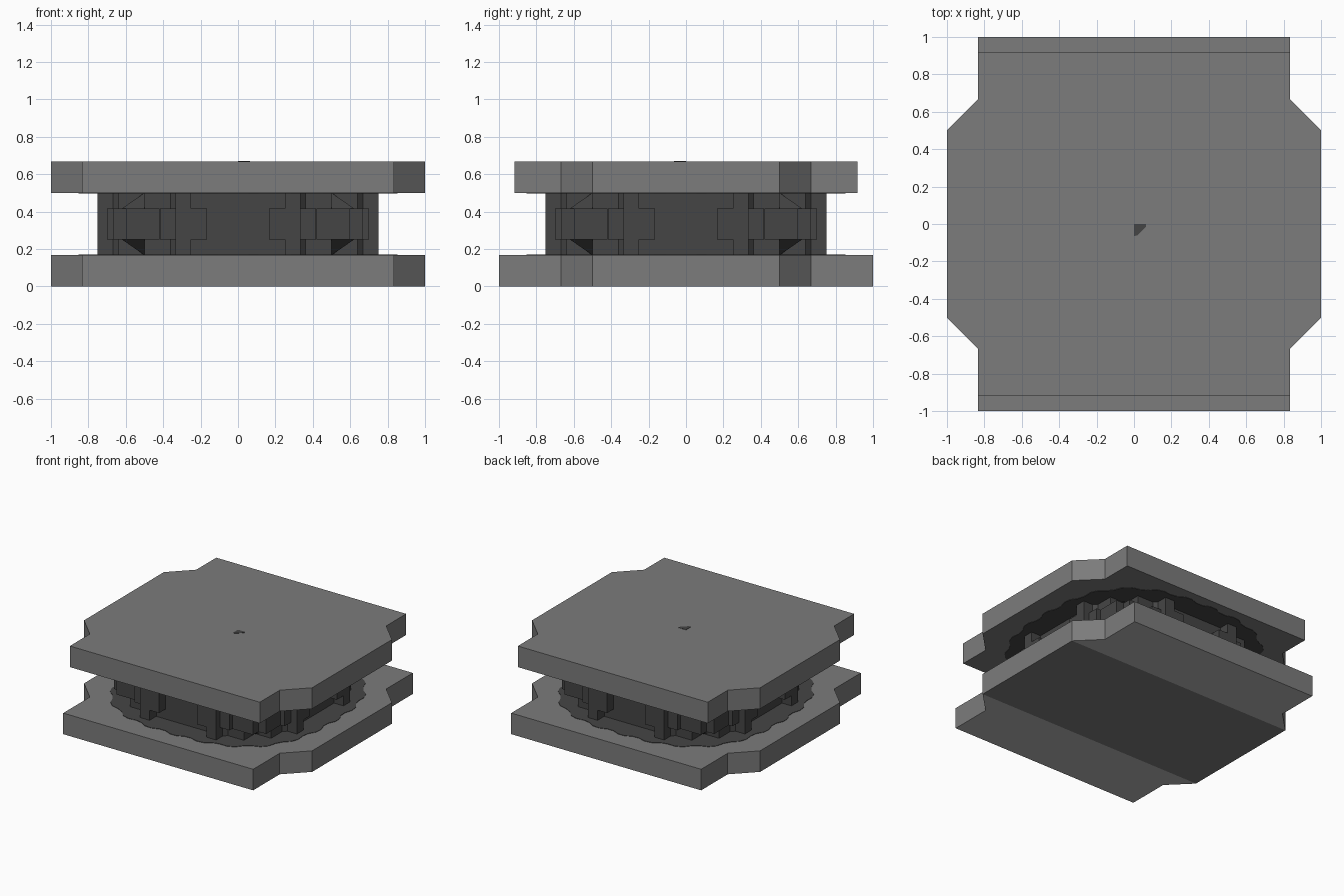
import bpy, bmesh
from math import cos, sin, pi
from mathutils import Matrix, Vector

cube = bpy.data.objects.get("Cube")
if cube:
    bpy.data.objects.remove(cube, do_unlink=True)


def material(name, value):
    m = bpy.data.materials.new(name)
    m.use_nodes = True
    colour = (value, value, value, 1)
    m.diffuse_color = colour
    bsdf = next(n for n in m.node_tree.nodes if n.type == 'BSDF_PRINCIPLED')
    bsdf.inputs["Base Color"].default_value = colour
    return m


grey = material("grey", 0.2)
dark = material("dark grey", 0.06)
light = material("light grey", 0.47)


def prism(bm, outline, z0, z1):
    base = bm.faces.new([bm.verts.new((x, y, z0)) for x, y in outline])
    top = bmesh.ops.extrude_face_region(bm, geom=[base])["geom"]
    bmesh.ops.translate(bm, vec=(0, 0, z1 - z0),
                        verts=[v for v in top if isinstance(v, bmesh.types.BMVert)])


def box(bm, x0, x1, y0, y1, z0, z1):
    prism(bm, [(x0, y0), (x1, y0), (x1, y1), (x0, y1)], z0, z1)


def quarter_turn(bm, k):
    bmesh.ops.rotate(bm, verts=bm.verts, cent=(0, 0, 0),
                     matrix=Matrix.Rotation(k * pi / 2, 3, 'Z'))


def finish(bm, name, *mats):
    bmesh.ops.recalc_face_normals(bm, faces=bm.faces)
    mesh = bpy.data.meshes.new(name)
    bm.to_mesh(mesh)
    bm.free()
    for m in mats:
        mesh.materials.append(m)
    bpy.context.collection.objects.link(bpy.data.objects.new(name, mesh))


LOW, HIGH, TOP = 0.167, 0.5, 0.667


# Notched slabs; the lower one has pale end strips underneath
def slab(name, depth, z0, z1, *mats):
    corner = [(1, 0.5), (0.833, 0.667), (0.833, depth)]
    right = [(x, -y) for x, y in reversed(corner)] + corner
    outline = right + [(-x, -y) for x, y in right]
    bm = bmesh.new()
    prism(bm, outline, z0, z1)
    if len(mats) > 1:
        for y in (-0.5, 0.5):
            bmesh.ops.bisect_plane(bm, geom=bm.verts[:] + bm.edges[:] + bm.faces[:],
                                   plane_co=(0, y, 0), plane_no=(0, 1, 0))
        for f in bm.faces:
            c = f.calc_center_median()
            if c.z < z0 + 0.001 and abs(c.y) > 0.5:
                f.material_index = 1
    finish(bm, name, *mats)


slab("lower_slab", 1.0, 0, LOW, grey, light)
slab("upper_slab", 0.917, HIGH, TOP, grey)


# Dark ragged patches on the facing sides of the slabs
def patch(name, z0, z1):
    count, power = 96, 2.7
    pts = []
    for i in range(count):
        a = 2 * pi * i / count
        r = 0.84 / (abs(cos(a)) ** power + abs(sin(a)) ** power) ** (1 / power)
        r += 0.012 * (-1) ** (i // 2)
        pts.append((r * cos(a), r * sin(a)))
    bm = bmesh.new()
    prism(bm, pts, z0, z1)
    finish(bm, name, dark)


patch("lower_patch", LOW, LOW + 0.003)
patch("upper_patch", HIGH - 0.003, HIGH)

# Small dark mark on top
bm = bmesh.new()
prism(bm, [(0, 0), (0, -0.065), (0.02, -0.06), (0.065, -0.015), (0.065, 0)], TOP, TOP + 0.002)
finish(bm, "centre_mark", dark)

# Central drum with recessed flat sides
bm = bmesh.new()
half, flat = 0.667, 0.333
drum = []
for k in range(4):
    turn = Matrix.Rotation(k * pi / 2, 2)
    drum += [turn @ Vector(p) for p in ((half, -flat), (half, flat))]
prism(bm, drum, LOW, HIGH)
finish(bm, "drum", dark)

# Stepped brackets framing each flat side
B0, B1 = 0.25, 0.417
bracket_steps = (
    (0.25, 0.333, -0.75, -0.6, LOW, HIGH),
    (0.167, 0.25, -0.75, -0.6, B0, B1),
    (0.333, 0.417, -0.7, -0.5, B0, B1),
    (0.333, 0.5, -0.64, -0.45, LOW, HIGH),
)
for k in range(4):
    bm = bmesh.new()
    for a, b, *rest in bracket_steps:
        box(bm, a, b, *rest)
        box(bm, -b, -a, *rest)
    quarter_turn(bm, k)
    finish(bm, "side_bracket", dark)

# Corner blocks, flared through the middle band
for k in range(4):
    bm = bmesh.new()
    box(bm, 0.42, 0.667, 0.42, 0.6, B0, B1)
    box(bm, 0.42, 0.6, 0.42, 0.667, B0, B1)
    for z0, z1, r0, r1 in ((LOW, B0, 0.5, 0.62), (B1, HIGH, 0.62, 0.5)):
        rings = [[bm.verts.new((x, y, z)) for x, y in
                  ((0.4, 0.4), (r, 0.4), (r, r), (0.4, r))]
                 for z, r in ((z0, r0), (z1, r1))]
        for i in range(4):
            j = (i + 1) % 4
            bm.faces.new((rings[0][i], rings[0][j], rings[1][j], rings[1][i]))
        for ring in rings:
            bm.faces.new(ring)
    quarter_turn(bm, k)
    finish(bm, "corner_block", dark)
